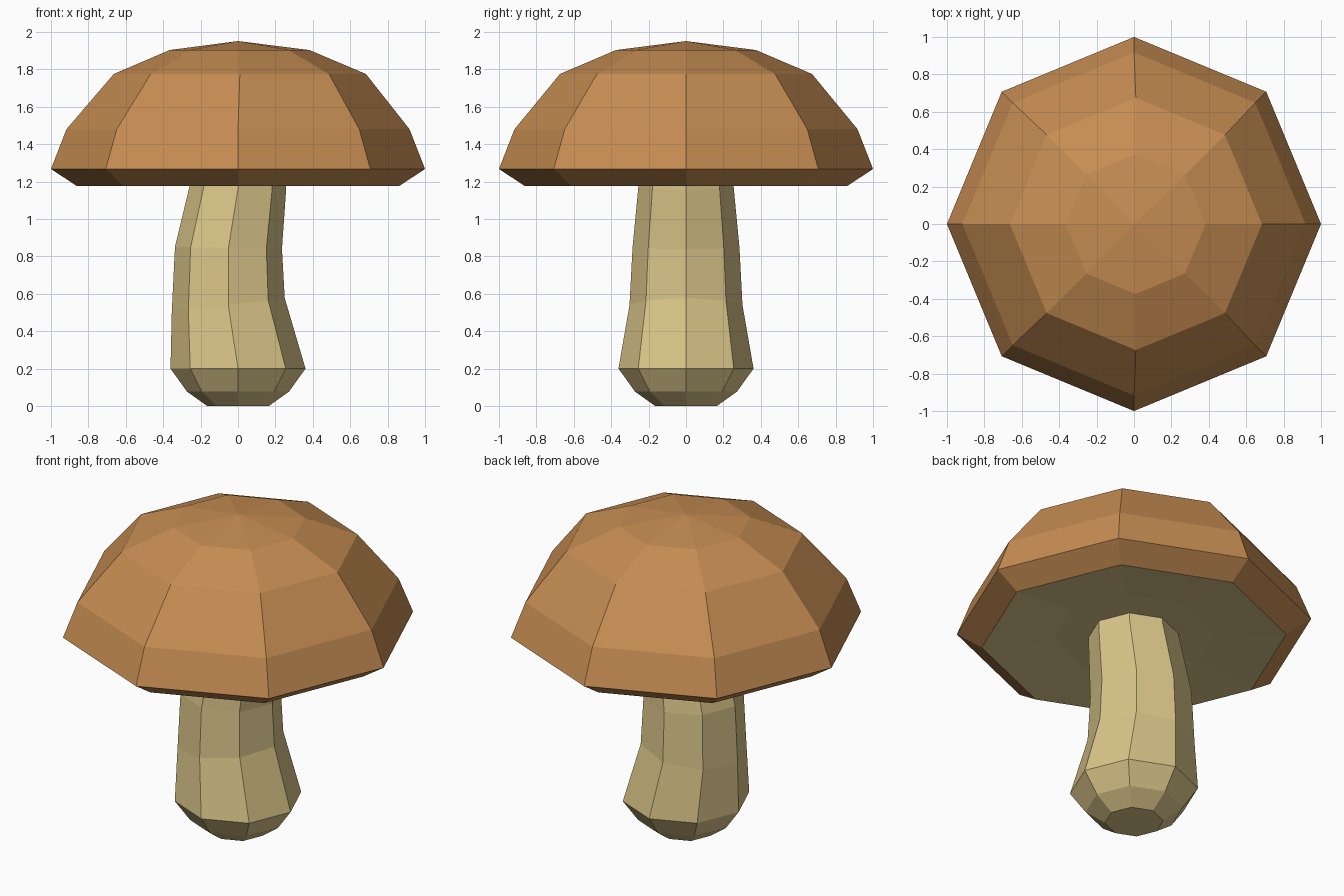
import bpy, bmesh, math

if "Cube" in bpy.data.objects:
    bpy.data.objects.remove(bpy.data.objects["Cube"])

SIDES = 8


def material(name, rgb):
    m = bpy.data.materials.new(name)
    m.diffuse_color = (*rgb, 1.0)
    m.use_nodes = True
    m.node_tree.nodes["Principled BSDF"].inputs["Base Color"].default_value = m.diffuse_color
    return m


def loft(name, rings, mats, first_tip=False, last_tip=False, band_mats=None):
    """Skin eight-sided rings (z, radius, centre x, tilt along x).
    The ends are left open, filled flat, or closed to a point (z)."""
    bm = bmesh.new()
    loops = []
    for z, r, cx, tilt in rings:
        loop = []
        for i in range(SIDES):
            a = 2 * math.pi * i / SIDES
            x = r * math.cos(a)
            loop.append(bm.verts.new((cx + x, r * math.sin(a), z + tilt * x)))
        loops.append(loop)
    for k, (lo, hi) in enumerate(zip(loops, loops[1:])):
        for i in range(SIDES):
            j = (i + 1) % SIDES
            f = bm.faces.new((lo[i], lo[j], hi[j], hi[i]))
            f.material_index = band_mats[k] if band_mats else 0
    if first_tip:
        bm.faces.new(loops[0][::-1])
    if last_tip is not False:
        tip = bm.verts.new((0, 0, last_tip))
        for i in range(SIDES):
            bm.faces.new((loops[-1][i], loops[-1][(i + 1) % SIDES], tip))
    me = bpy.data.meshes.new(name)
    bm.to_mesh(me)
    bm.free()
    for m in mats:
        me.materials.append(m)
    ob = bpy.data.objects.new(name, me)
    bpy.context.collection.objects.link(ob)
    return ob


brown = material("cap brown", (0.565, 0.266, 0.085))
cream = material("stem cream", (0.701, 0.558, 0.25))

# Cap: cream hollow underside, brown rim and dome
loft("cap", [
    (1.21, 0.25, 0.005, 0),
    (1.208, 0.46, 0, 0),
    (1.175, 0.86, 0, 0),
    (1.267, 1.0, 0, 0),
    (1.48, 0.917, 0, 0),
    (1.775, 0.674, 0.01, 0),
    (1.903, 0.374, 0.008, 0),
], [brown, cream], last_tip=1.951, band_mats=[1, 1, 0, 0, 0, 0])

# Stem: bulbous foot and a gently bent shaft
loft("stem", [
    (0.0, 0.165, 0, 0),
    (0.077, 0.273, 0, 0),
    (0.2, 0.361, 0, 0),
    (0.54, 0.302, -0.052, 0.12),
    (0.845, 0.286, -0.051, -0.02),
    (1.18, 0.254, 0.003, -0.11),
    (1.212, 0.252, 0.005, 0),
], [cream], first_tip=True)
